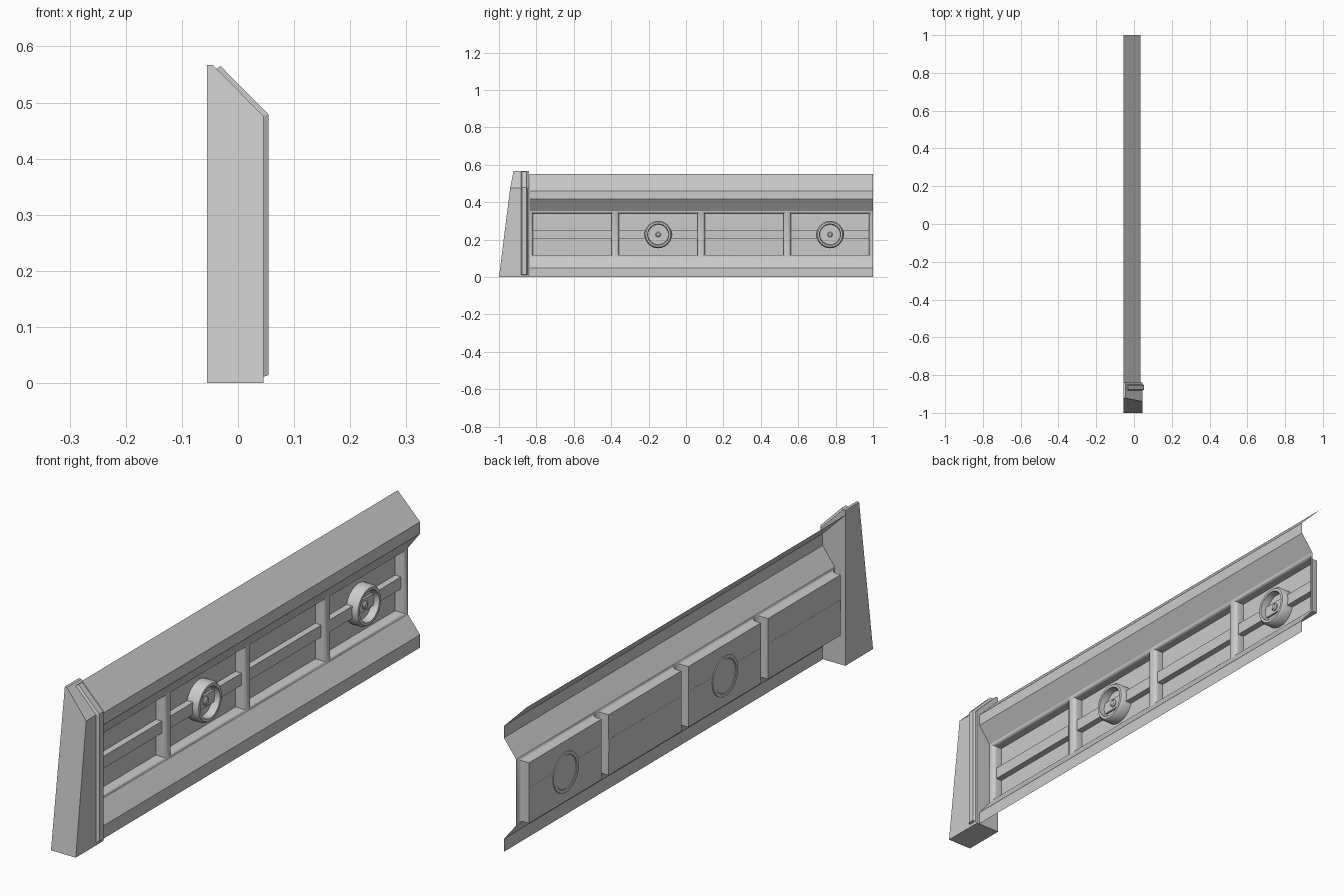
import bpy, bmesh, math
from mathutils import Vector

if "Cube" in bpy.data.objects:
    bpy.data.objects.remove(bpy.data.objects["Cube"])


def make(name, verts, faces, smooth=False):
    me = bpy.data.meshes.new(name)
    me.from_pydata([tuple(v) for v in verts], [], faces)
    bm = bmesh.new()
    bm.from_mesh(me)
    bmesh.ops.recalc_face_normals(bm, faces=bm.faces)
    bm.to_mesh(me)
    bm.free()
    ob = bpy.data.objects.new(name, me)
    bpy.context.collection.objects.link(ob)
    if smooth:
        bpy.ops.object.select_all(action='DESELECT')
        ob.select_set(True)
        bpy.context.view_layer.objects.active = ob
        bpy.ops.object.shade_smooth_by_angle(angle=math.radians(35))
    return ob


def loft(name, loops, cap_start=False, cap_end=False, closed=True, smooth=False):
    """Bridge equal-length loops of points with quads."""
    n = len(loops[0])
    verts = [v for lp in loops for v in lp]
    faces = []
    for k in range(len(loops) - 1):
        for i in range(n if closed else n - 1):
            j = (i + 1) % n
            faces.append((k * n + i, k * n + j, (k + 1) * n + j, (k + 1) * n + i))
    if cap_start:
        faces.append(tuple(range(n)))
    if cap_end:
        faces.append(tuple(range(len(verts) - n, len(verts))))
    return make(name, verts, faces, smooth)


Y0, Y1 = -0.838, 1.0
Z_LOW, Z_HIGH = 0.107, 0.352
FACE_X, FLOOR_X = -0.013, -0.052
CELLS = 4
PITCH = (Y1 - Y0) / CELLS
MID_Z = 0.227

# Open sheet rails above and below the recessed cells
upper = [(-0.055, 0.55), (0.035, 0.459), (0.035, 0.416), (FACE_X, Z_HIGH)]
lower = [(FACE_X, Z_LOW), (0.035, 0.047), (0.035, 0.0)]
for name, prof in (("upper_rail", upper), ("lower_rail", lower)):
    loft(name, [[(x, y, z) for x, z in prof] for y in (Y0, Y1)], closed=False)

# Cells with rounded rims; neighbouring rims meet to form the ribs
RIM = [(0.0, 0.0)] + [(math.sin(a), 1 - math.cos(a))
                      for a in (math.radians(d) for d in (25, 50, 72, 90))]
for c in range(CELLS):
    ya, yb = Y0 + c * PITCH, Y0 + (c + 1) * PITCH
    loops = []
    for s, d in RIM + [(1.0, None)]:
        x = FLOOR_X if d is None else FACE_X - 0.016 * d
        iy, iz = 0.0205 * s, 0.012 * s
        loops.append([(x, ya + iy, Z_LOW + iz), (x, yb - iy, Z_LOW + iz),
                      (x, yb - iy, Z_HIGH - iz), (x, ya + iy, Z_HIGH - iz)])
    loft(f"cell_{c + 1}", loops, cap_end=True, smooth=True)

    # Horizontal bar across each cell
    ba, bb = ya + 0.0205, yb - 0.0205
    loft(f"cell_bar_{c + 1}", [[(x, ba, MID_Z - 0.022), (x, bb, MID_Z - 0.022),
                                (x, bb, MID_Z + 0.022), (x, ba, MID_Z + 0.022)]
                               for x in (FLOOR_X - 0.0005, -0.028)], True, True)

# Round lamp-like fittings in every second cell, lathed about the x axis
LATHE = [(0.060, -0.0535), (0.062, -0.0555), (0.0735, -0.0555), (0.0735, -0.018),
         (0.067, -0.008), (0.057, -0.008), (0.054, -0.036), (0.014, -0.036),
         (0.014, -0.024), (0.009, -0.020)]
SIDES = 24
for c in (1, 3):
    yc = Y0 + (c + 0.5) * PITCH
    loops = [[(x, yc + r * math.cos(2 * math.pi * i / SIDES),
               MID_Z + r * math.sin(2 * math.pi * i / SIDES)) for i in range(SIDES)]
             for r, x in LATHE]
    loft(f"round_fitting_{c}", loops, True, True, smooth=True)

# End post with a raked front
post = [(-0.055, 0.0, -1.0), (0.045, 0.0, -1.0), (0.045, 0.476, -0.94),
        (-0.045, 0.567, -0.922), (-0.055, 0.567, -0.92)]
loft("end_post", [[(x, y, z) for x, z, y in post],
                  [(x, -0.84, z) for x, z, _ in post]], True, True)

# Raised trim strip wrapping the post face and its sloped top
inner = [(0.044, 0.011), (0.044, 0.474), (-0.040, 0.559)]
outer = [(0.054, 0.014), (0.054, 0.479), (-0.031, 0.565)]
loops = []
for (xi, zi), (xo, zo) in zip(inner, outer):
    loops.append([(xi, -0.883, zi), (xo, -0.877, zo), (xo, -0.854, zo), (xi, -0.848, zi)])
loft("post_trim", loops, True, True)
